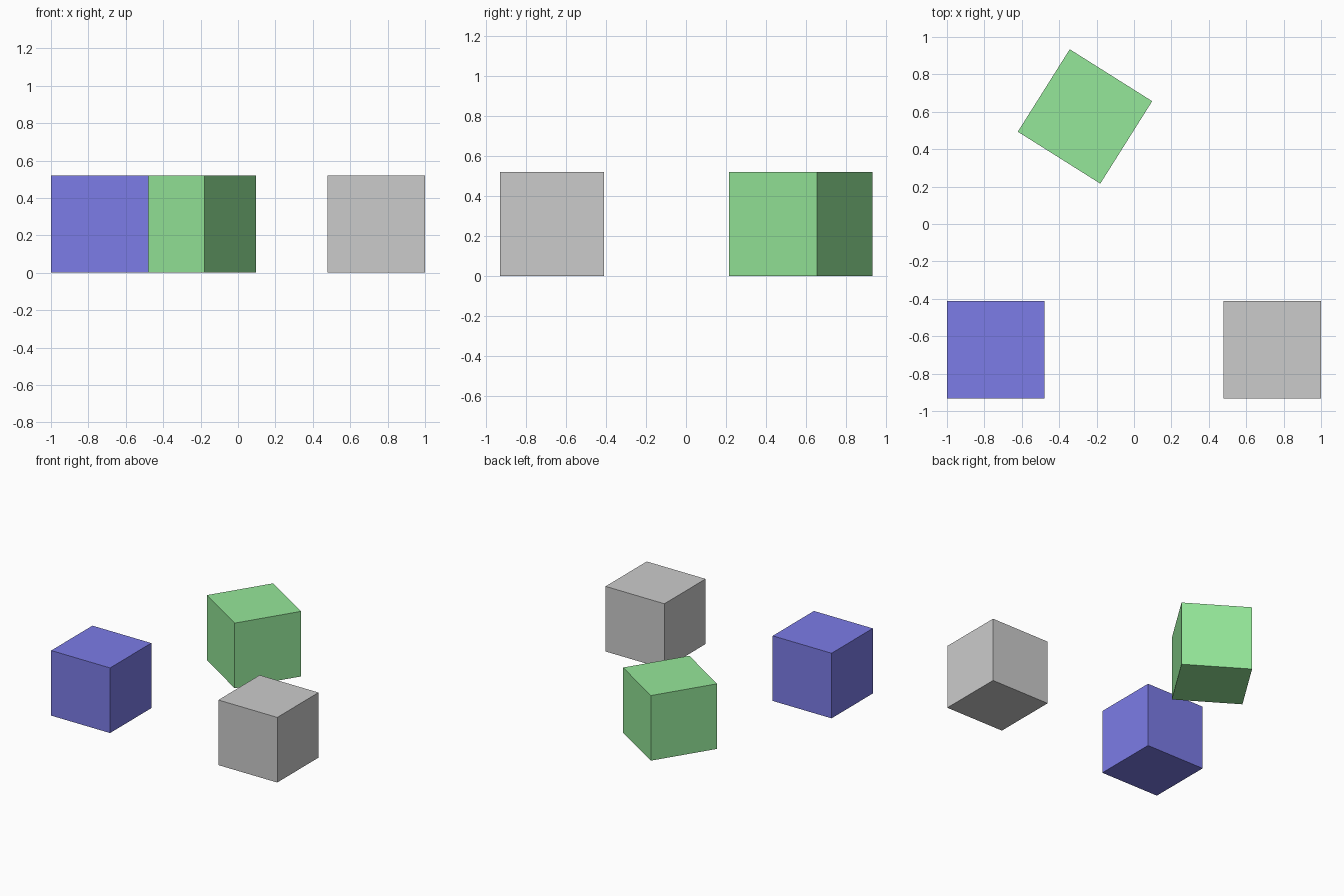
import bpy
from math import radians

if "Cube" in bpy.data.objects:
    bpy.data.objects.remove(bpy.data.objects["Cube"])

SIZE = 0.521


def cube(name, x, y, angle=0, color=None):
    """Add a cube resting on z = 0, turned about z."""
    bpy.ops.mesh.primitive_cube_add(size=SIZE, location=(x, y, SIZE / 2),
                                    rotation=(0, 0, radians(angle)))
    obj = bpy.context.object
    obj.name = name
    if color:
        mat = bpy.data.materials.new(name + "_color")
        mat.diffuse_color = (*color, 1)
        mat.use_nodes = True
        mat.node_tree.nodes["Principled BSDF"].inputs["Base Color"].default_value = mat.diffuse_color
        obj.data.materials.append(mat)
    return obj


# Front pair, axis aligned
cube("blue_cube", -0.74, -0.672, color=(0.2, 0.2, 0.8))
cube("grey_cube", 0.74, -0.672)

# Back cube, turned
cube("green_cube", -0.262, 0.575, -32.2, (0.3, 0.8, 0.32))
